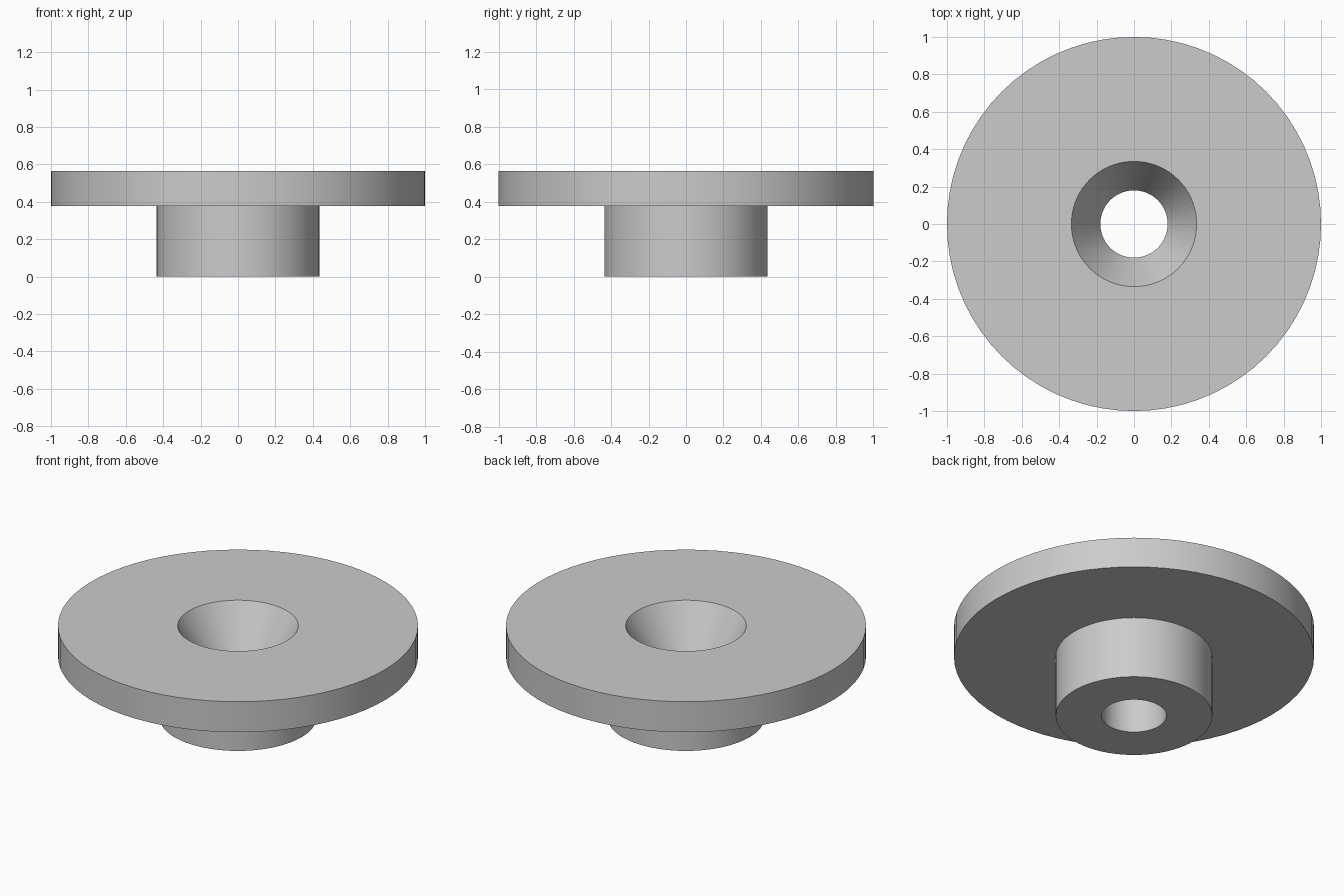
import bpy, bmesh, math

SEGMENTS = 72

cube = bpy.data.objects.get("Cube")
if cube:
    bpy.data.objects.remove(cube, do_unlink=True)

# Plain grey finish
grey = bpy.data.materials.new("plain_grey")
grey.use_nodes = True
colour = (0.6, 0.6, 0.6, 1)
grey.diffuse_color = colour
grey.node_tree.nodes["Principled BSDF"].inputs["Base Color"].default_value = colour


def lathe(name, profile, material):
    """Revolve a closed (radius, height) profile around z."""
    bm = bmesh.new()
    verts = [bm.verts.new((r, 0, z)) for r, z in profile]
    edges = [bm.edges.new((a, b)) for a, b in zip(verts, verts[1:] + verts[:1])]
    bmesh.ops.spin(bm, geom=verts + edges, cent=(0, 0, 0), axis=(0, 0, 1),
                   angle=math.tau, steps=SEGMENTS, use_merge=True)
    bmesh.ops.remove_doubles(bm, verts=bm.verts[:], dist=0.0001)
    bmesh.ops.recalc_face_normals(bm, faces=bm.faces[:])
    mesh = bpy.data.meshes.new(name)
    bm.to_mesh(mesh)
    bm.free()
    mesh.materials.append(material)
    obj = bpy.data.objects.new(name, mesh)
    bpy.context.collection.objects.link(obj)
    bpy.ops.object.select_all(action="DESELECT")
    obj.select_set(True)
    bpy.context.view_layer.objects.active = obj
    bpy.ops.object.shade_smooth_by_angle(angle=math.radians(25))
    return obj


# Flanged bushing: wide disc on a narrow boss, with a countersunk through hole
flange_r, boss_r, sink_r, bore_r = 1.0, 0.435, 0.335, 0.18
top, flange_bottom = 0.565, 0.378
sink_bottom = top - (sink_r - bore_r) / math.tan(math.radians(30))

lathe("flanged_bushing", [
    (bore_r, 0), (boss_r, 0),
    (boss_r, flange_bottom), (flange_r, flange_bottom),
    (flange_r, top), (sink_r, top),
    (bore_r, sink_bottom),
], grey)
